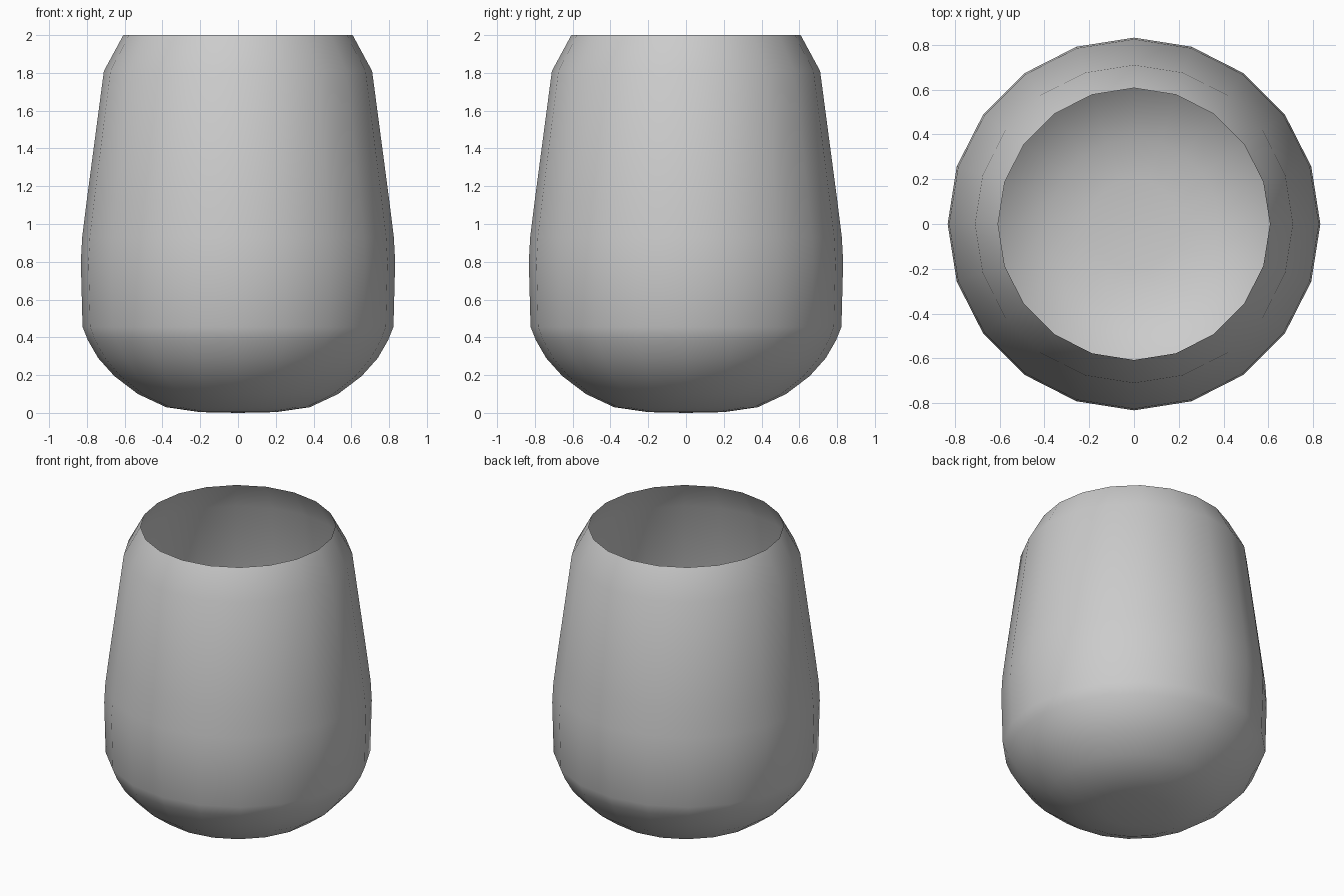
import bpy, bmesh, math

if "Cube" in bpy.data.objects:
    bpy.data.objects.remove(bpy.data.objects["Cube"])

SIDES = 20
# Outer profile (radius, height) from base to open rim
PROFILE = [(0.20, 0.004), (0.38, 0.03), (0.53, 0.10), (0.655, 0.195), (0.74, 0.29),
           (0.795, 0.385), (0.823, 0.455), (0.832, 0.80), (0.825, 0.93),
           (0.80, 1.13), (0.71, 1.81), (0.607, 2.0)]

# Thin-walled open cup, lathed around z
bm = bmesh.new()
base = bm.verts.new((0, 0, 0))
rings = []
for r, z in PROFILE:
    rings.append([bm.verts.new((r * math.cos(math.tau * i / SIDES),
                                r * math.sin(math.tau * i / SIDES), z))
                  for i in range(SIDES)])
for i in range(SIDES):
    j = (i + 1) % SIDES
    bm.faces.new((base, rings[0][j], rings[0][i]))
    for lo, hi in zip(rings, rings[1:]):
        bm.faces.new((lo[i], lo[j], hi[j], hi[i]))

mesh = bpy.data.meshes.new("cup")
bm.to_mesh(mesh)
bm.free()
cup = bpy.data.objects.new("cup", mesh)
bpy.context.collection.objects.link(cup)

# Smooth shading all over
for p in mesh.polygons:
    p.use_smooth = True
